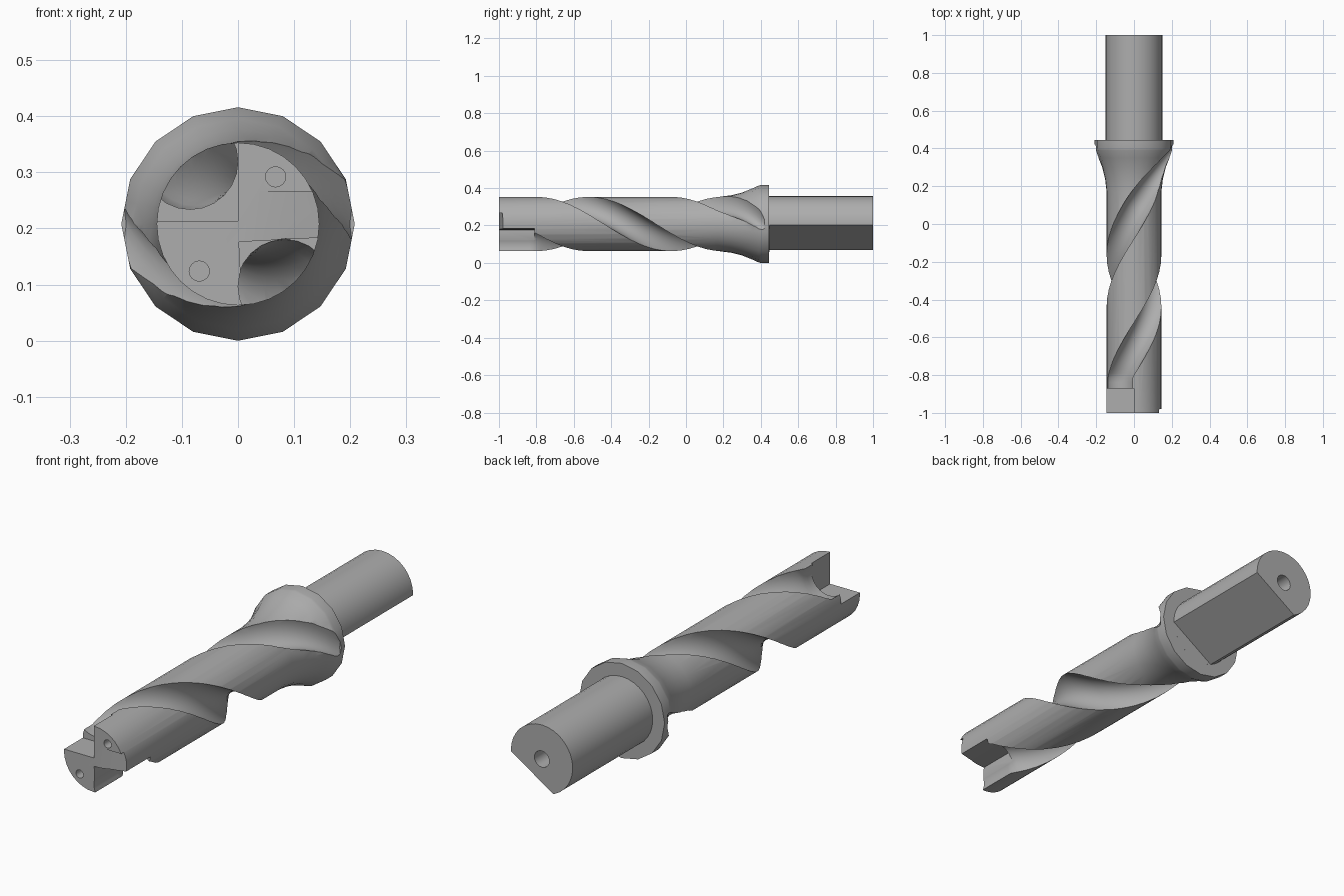
import bpy, bmesh, math
from mathutils import Matrix, Vector

old = bpy.data.objects.get("Cube")
if old:
    bpy.data.objects.remove(old)

AXIS_Z = 0.208
BODY_R = 0.145
SIDES = 32

steel = bpy.data.materials.new("steel_grey")
steel.use_nodes = True
colour = (0.42, 0.42, 0.42, 1)
steel.diffuse_color = colour
steel.node_tree.nodes["Principled BSDF"].inputs["Base Color"].default_value = colour


def make_object(name, bm):
    bmesh.ops.recalc_face_normals(bm, faces=bm.faces)
    mesh = bpy.data.meshes.new(name)
    bm.to_mesh(mesh)
    bm.free()
    mesh.materials.append(steel)
    obj = bpy.data.objects.new(name, mesh)
    bpy.context.collection.objects.link(obj)
    return obj


def loft(name, rings):
    """Skin a list of closed rings of points and cap both ends."""
    bm = bmesh.new()
    loops = [[bm.verts.new(p) for p in ring] for ring in rings]
    n = len(loops[0])
    for a, b in zip(loops, loops[1:]):
        for i in range(n):
            j = (i + 1) % n
            bm.faces.new((a[i], a[j], b[j], b[i]))
    bm.faces.new(loops[0])
    bm.faces.new(loops[-1])
    return make_object(name, bm)


def ring(y, r, cx=0, cz=0, sides=SIDES, coarse=False):
    pts = []
    for i in range(sides):
        a = 2 * math.pi * i / sides
        rr = r * math.cos(2 * math.pi / sides) if coarse and i % 2 else r
        pts.append((cx + rr * math.cos(a), y, AXIS_Z + cz + rr * math.sin(a)))
    return pts


def box(name, low, high, matrix=Matrix()):
    """Box between two corners given relative to the tool axis."""
    bm = bmesh.new()
    bmesh.ops.create_cube(bm, size=1)
    low, high = Vector(low), Vector(high)
    for v in bm.verts:
        v.co = matrix @ ((low + high) / 2 + v.co * (high - low))
        v.co.z += AXIS_Z
    return make_object(name, bm)


# Turned body: fluted barrel, flared cone, collar and shank
profile = [(-1, BODY_R), (0.17, BODY_R), (0.24, 0.153), (0.30, 0.168), (0.35, 0.188),
           (0.39, 0.206), (0.40, 0.208), (0.445, 0.208), (0.445, 0.15), (1, 0.15)]
drill = loft("drill_body", [ring(y, r, coarse=r > BODY_R + 0.04) for y, r in profile])


# Helical flutes: straight behind the tip, twisting, then running out on the cone
def flute(turn):
    rings = []
    steps = 64
    for k in range(steps + 1):
        y = -1.1 + 1.52 * k / steps
        angle = math.radians(90 - 250 * (max(y, -0.81) + 0.66) + turn)
        run_out = max(0, y - 0.1) / 0.3
        reach = 0.14 + 0.13 * run_out ** 1.6
        rings.append(ring(y, 0.085, reach * math.cos(angle), reach * math.sin(angle), 24))
    return loft("flute_cutter", rings)


cutters = [flute(0), flute(180)]

# Square insert pockets at the tip
cutters.append(box("upper_pocket_cutter", (-0.3, -1.1, 0.005), (0, -0.87, 0.3)))
cutters.append(box("lower_pocket_cutter", (0, -1.1, -0.3), (0.3, -0.81, -0.032),
                   Matrix.Rotation(math.radians(-3), 4, 'Y')))

# Sloped relief on the front of the tip
cutters.append(box("tip_relief_cutter", (0.03, -1.2, -0.06), (0.3, -1.0, 0.058),
                   Matrix.Translation((0.04, -1, 0)) @ Matrix.Rotation(0.2, 4, 'Z')
                   @ Matrix.Translation((-0.04, 1, 0))))

# Coolant holes in the tip and the shank end
for x, z in ((0.067, 0.084), (-0.069, -0.084)):
    cutters.append(loft("coolant_cutter", [ring(y, 0.018, x, z, 16) for y in (-1.1, -0.85)]))
cutters.append(loft("shank_hole_cutter", [ring(y, 0.036, sides=20) for y in (0.85, 1.1)]))

# Clamping flat along the shank
tilt = math.atan2(0.55, -0.84)
cutters.append(box("shank_flat_cutter", (-0.3, 0.4451, 0.086), (0.3, 1.1, 0.3),
                   Matrix.Rotation(tilt, 4, 'Y')))

bpy.context.view_layer.objects.active = drill
for cutter in cutters:
    cutter.hide_render = True
    mod = drill.modifiers.new(cutter.name, 'BOOLEAN')
    mod.operation = 'DIFFERENCE'
    mod.solver = 'EXACT'
    mod.object = cutter
    bpy.ops.object.modifier_apply(modifier=mod.name)
    bpy.data.objects.remove(cutter)

bpy.ops.object.select_all(action='DESELECT')
drill.select_set(True)
bpy.ops.object.shade_smooth_by_angle(angle=math.radians(30))
